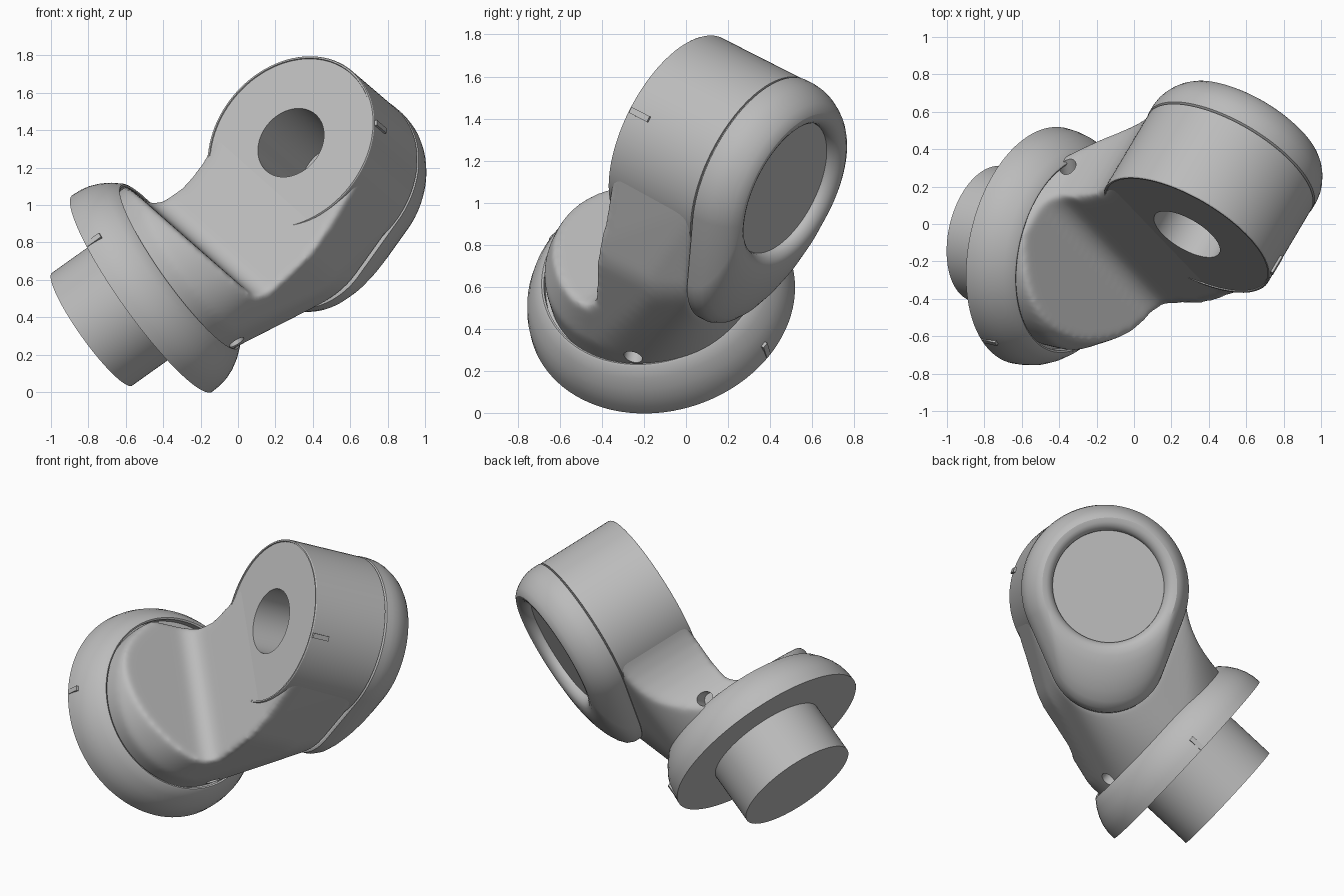
import bpy, bmesh, math
from mathutils import Vector, Matrix

if "Cube" in bpy.data.objects:
    bpy.data.objects.remove(bpy.data.objects["Cube"])

grey = bpy.data.materials.new("grey_metal")
grey.use_nodes = True
grey.diffuse_color = (0.5, 0.5, 0.5, 1)
grey.node_tree.nodes["Principled BSDF"].inputs["Base Color"].default_value = (0.5, 0.5, 0.5, 1)

# Joint frame: local z is the base axis, local y runs back along the head axis
up = Vector((0.80, -0.185, 0.57)).normalized()
back = Vector((0.466, 0.787, -0.40))
back = (back - up * back.dot(up)).normalized()
side = back.cross(up)
FRAME = Matrix((side, back, up)).transposed().to_4x4()
FRAME.translation = (-0.512, -0.115, 0.527)

HEAD = Vector((-0.315, 0, 1.085))    # head axis position
FACE, CAP = 0.096, 0.595             # front face and cap seam along local y
SEG = 96
ALONG_Y = Matrix.Translation(HEAD) @ Matrix.Rotation(math.radians(-90), 4, 'X')


def finish(name, bm, local=Matrix(), angle=30):
    bmesh.ops.recalc_face_normals(bm, faces=bm.faces)
    mesh = bpy.data.meshes.new(name)
    bm.to_mesh(mesh)
    bm.free()
    mesh.transform(local)
    mesh.materials.append(grey)
    ob = bpy.data.objects.new(name, mesh)
    bpy.context.collection.objects.link(ob)
    ob.matrix_world = FRAME
    bpy.ops.object.select_all(action='DESELECT')
    ob.select_set(True)
    bpy.context.view_layer.objects.active = ob
    if angle:
        bpy.ops.object.shade_smooth_by_angle(angle=math.radians(angle))
    return ob


def skin(rings):
    """Closed solid through rings of equal point count."""
    bm = bmesh.new()
    loops = [[bm.verts.new(p) for p in ring] for ring in rings]
    n = len(loops[0])
    for a, b in zip(loops, loops[1:]):
        for i in range(n):
            bm.faces.new((a[i], a[(i + 1) % n], b[(i + 1) % n], b[i]))
    bm.faces.new(loops[0])
    bm.faces.new(loops[-1])
    return bm


def circle(r, h):
    return [Vector((r * math.cos(t), r * math.sin(t), h))
            for t in (math.tau * i / SEG for i in range(SEG))]


def arc(cx, cz, r, start, end, steps=16):
    angles = (math.radians(start + (end - start) * i / steps) for i in range(steps + 1))
    return [(cx + r * math.cos(a), cz + r * math.sin(a)) for a in angles]


def revolve(name, profile, local=Matrix()):
    return finish(name, skin([circle(r, h) for r, h in profile]), local)


def head_circle(r, y, shift=Vector()):
    return [HEAD + shift + Vector((p.x, y, p.y)) for p in circle(r, 0)]


def egg(r, y):
    """Head outline stretched towards the base: two circles and their tangents."""
    shift, small = Vector((0.284, 0, -0.273)), r - 0.15
    points = []
    for i in range(SEG):
        t = math.tau * i / SEG
        d = Vector((math.cos(t), 0, math.sin(t)))
        reach = max(d * r, shift + d * small, key=lambda p: p.dot(d))
        points.append(HEAD + Vector((0, y, 0)) + reach)
    return points


def cut(ob, cutter):
    mod = ob.modifiers.new("cut", 'BOOLEAN')
    mod.operation, mod.solver, mod.object = 'DIFFERENCE', 'EXACT', cutter
    bpy.context.view_layer.objects.active = ob
    bpy.ops.object.modifier_apply(modifier=mod.name)
    bpy.data.objects.remove(cutter)


# Mounting peg, domed flange with a sunken collar
revolve("mounting_peg", [(0.37, -0.335), (0.37, 0.02)])
dome = [(0.645, 0), (0.642, 0.05), (0.632, 0.1), (0.612, 0.15),
        (0.582, 0.2), (0.545, 0.245)]
revolve("flange_dome", dome + [(0.535, 0.25), (0.525, 0.245), (0.525, 0.2)])

# Elbow body: hull of collar, head front, bulging shoulder and stretched head back
bm = bmesh.new()
shoulder = Vector((0.285, 0, -0.345))
for ring in (circle(0.51, 0.15), circle(0.51, 0.33), head_circle(0.502, FACE),
             head_circle(0.43, FACE - 0.04, shoulder), head_circle(0.42, 0.4, shoulder),
             egg(0.5, CAP)):
    for p in ring:
        bm.verts.new(p)
hull = bmesh.ops.convex_hull(bm, input=bm.verts)
bmesh.ops.delete(bm, geom=[v for v in bm.verts if not v.link_faces], context='VERTS')
body = finish("elbow_body", bm)

# Cut the front step, filleted where the deck meets the leaning wall
R = 0.11
fillet = arc(FACE - 0.03 - R, R, R, 0, -90, 8)
step = [(-2, 2), (FACE + 0.004, 2), (FACE + 0.004, 0.55)] + fillet + [(-2, 0)]
tilt = Matrix.Translation((0, 0, 0.40)) @ Matrix.Rotation(-math.atan(0.30), 4, 'Y')
cut(body, finish("step_cutter", skin([[Vector((x, y, z)) for y, z in step] for x in (-2, 2)]), tilt))

# Cut the flank: follow the round head, then sweep out concave to the collar
FLANK = math.radians(228.7)
flank = arc(HEAD.x, HEAD.z, 0.5, 150, 228.7) \
    + arc(HEAD.x + math.cos(FLANK), HEAD.z + math.sin(FLANK), 0.5, 48.7, -90) + [(-2, -0.17), (-2, 1.4)]
cut(body, finish("flank_cutter", skin([[Vector((x, y, z)) for x, z in flank] for y in (-1, 2)])))

# Soften all body edges
mod = body.modifiers.new("remesh", 'REMESH')
mod.mode, mod.voxel_size = 'VOXEL', 0.014
mod = body.modifiers.new("soften", 'SMOOTH')
mod.factor, mod.iterations = 0.5, 28
bpy.context.view_layer.objects.active = body
for name in ("remesh", "soften"):
    bpy.ops.object.modifier_apply(modifier=name)

# Bore through the head, and two round notches at the collar
cut(body, finish("bore_cutter", skin([circle(0.22, FACE - 0.3), circle(0.22, 0.6)]), ALONG_Y))
for deg in (27, 153):
    aim = Matrix.Rotation(math.radians(deg), 4, 'Z') @ Matrix.Translation((0.44, 0, 0.28)) \
        @ Matrix.Rotation(math.radians(90), 4, 'Y')
    cut(body, finish("notch_cutter", skin([circle(0.045, 0), circle(0.045, 0.2)]), aim))
body.select_set(True)
bpy.context.view_layer.objects.active = body
bpy.ops.object.shade_smooth_by_angle(angle=math.radians(40))

# Head barrel with blind bore and a thin raised rim
revolve("head_barrel", [(0.2, FACE + 0.49), (0.2, FACE), (0.489, FACE), (0.491, FACE - 0.006),
                        (0.5, FACE - 0.006), (0.504, FACE), (0.504, CAP - 0.008),
                        (0.495, CAP - 0.006), (0.495, CAP + 0.02)], ALONG_Y)

# Rear cap: stretched outline easing into a rounded rim with a recessed disc
rings = [egg(0.495, CAP - 0.003), egg(0.507, CAP + 0.004)]
for y, f in ((0.64, 1), (0.68, 0.95), (0.715, 0.84), (0.75, 0.67),
             (0.78, 0.47), (0.803, 0.24), (0.812, 0.06)):
    rings.append([a.lerp(b, f) for a, b in zip(head_circle(0.405, y), egg(0.507, y))])
rings += [head_circle(r, y) for r, y in ((0.385, 0.809), (0.365, 0.799), (0.349, 0.783),
                                         (0.341, 0.765), (0.34, 0.75))]
finish("rear_cap", skin(rings))


# Alignment marks on the flange and the head
def mark(name, local, size):
    bm = bmesh.new()
    bmesh.ops.create_cube(bm, size=1)
    bmesh.ops.scale(bm, vec=size, verts=bm.verts)
    finish(name, bm, local, 0)


for i, deg in enumerate((90, -90)):
    spin = Matrix.Rotation(math.radians(deg), 4, 'Z')
    mark(f"flange_mark_{i + 1}", spin @ Matrix.Translation((0.625, 0, 0.05)), (0.046, 0.03, 0.09))
for i, deg in enumerate((65, 245)):
    spin = Matrix.Rotation(math.radians(-deg), 4, 'Z')
    mark(f"head_mark_{i + 1}", ALONG_Y @ spin @ Matrix.Translation((0.5, 0, FACE + 0.06)),
         (0.034, 0.03, 0.11))
